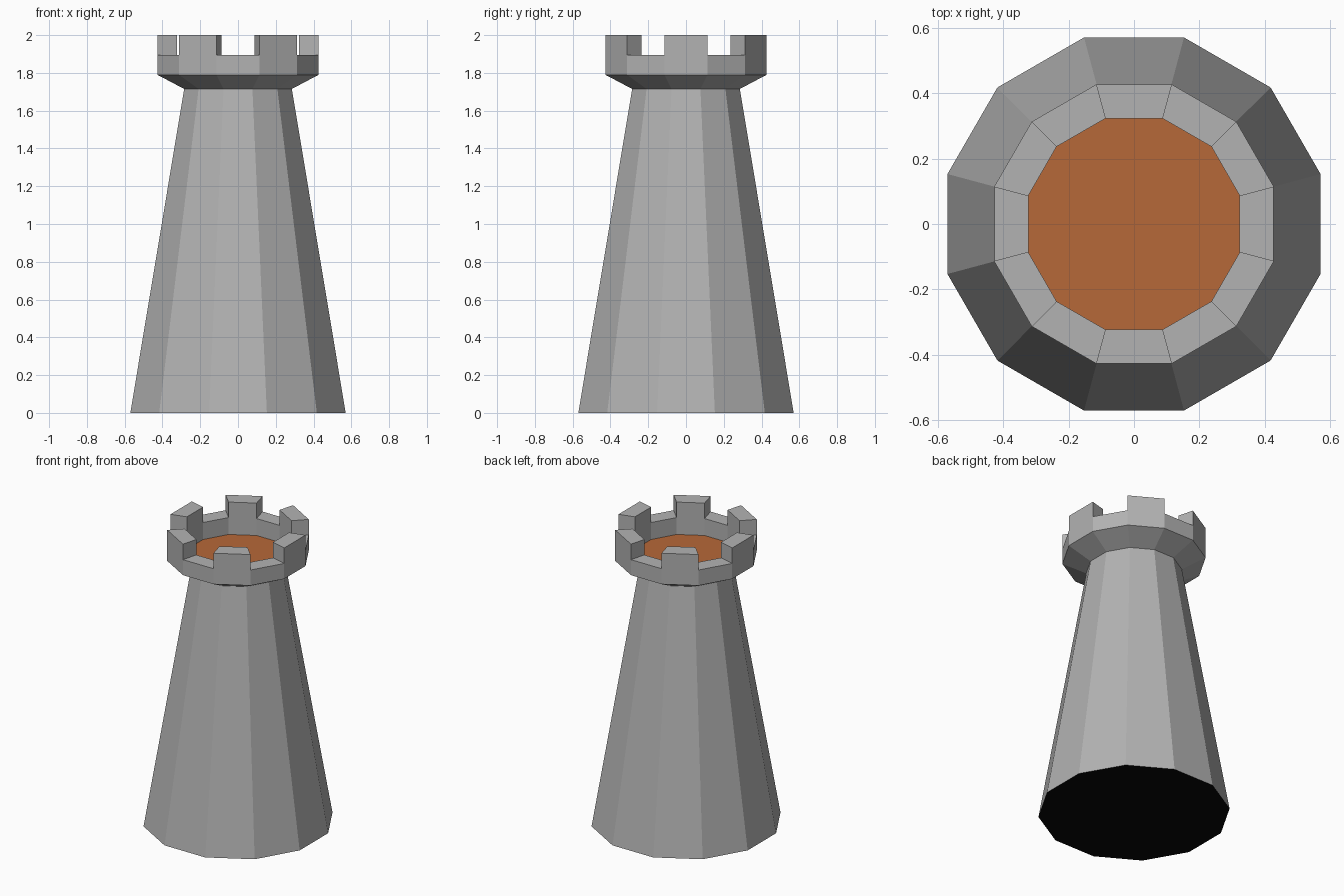
import bpy, bmesh, math

if "Cube" in bpy.data.objects:
    bpy.data.objects.remove(bpy.data.objects["Cube"])

N = 12


def material(name, rgb):
    m = bpy.data.materials.new(name)
    m.diffuse_color = (*rgb, 1)
    m.use_nodes = True
    m.node_tree.nodes["Principled BSDF"].inputs["Base Color"].default_value = m.diffuse_color
    return m


stone = material("grey stone", (0.45, 0.45, 0.45))
wood = material("orange brown floor", (0.47, 0.14, 0.04))
dark = material("black underside", (0.002, 0.002, 0.002))


def point(apothem, z, i):
    # twelve-sided ring with flat sides facing the axes
    r = apothem / math.cos(math.pi / N)
    a = math.radians(30 * i - 15)
    return (r * math.cos(a), r * math.sin(a), z)


def finish(name, bm, mats):
    me = bpy.data.meshes.new(name)
    bm.to_mesh(me)
    bm.free()
    for m in mats:
        me.materials.append(m)
    ob = bpy.data.objects.new(name, me)
    bpy.context.collection.objects.link(ob)
    return ob


# Tower body: shaft, flared collar, parapet wall, floor, underside
bm = bmesh.new()
profile = [(0.57, 0), (0.285, 1.715), (0.427, 1.79), (0.427, 1.895),
           (0.323, 1.895), (0.323, 1.78)]
rings = [[bm.verts.new(point(r, z, i)) for i in range(N)] for r, z in profile]
top_faces = {}
for k in range(len(rings) - 1):
    for i in range(N):
        j = (i + 1) % N
        f = bm.faces.new((rings[k][i], rings[k][j], rings[k + 1][j], rings[k + 1][i]))
        if k == 3:
            top_faces[i] = f
floor = bm.faces.new(rings[-1])
floor.material_index = 1
base = bm.faces.new(list(reversed(rings[0])))
base.material_index = 2

# Battlements: raise every second parapet segment
for i in range(0, N, 2):
    res = bmesh.ops.extrude_discrete_faces(bm, faces=[top_faces[i]])
    old = res["faces"][0]
    for v in old.verts:
        v.co.z = 2.0
bmesh.ops.remove_doubles(bm, verts=bm.verts, dist=0.0001)

# Close the sides of each raised segment
bottom = {i: [bm.verts.new(point(r, 1.895, i + d))
              for r, d in ((0.427, 0), (0.427, 1), (0.323, 1), (0.323, 0))]
          for i in range(0, N, 2)}
for i, low in bottom.items():
    high = [bm.verts.new((v.co.x, v.co.y, 2.0)) for v in low]
    for a in range(4):
        b = (a + 1) % 4
        bm.faces.new((low[a], low[b], high[b], high[a]))
bmesh.ops.remove_doubles(bm, verts=bm.verts, dist=0.0001)
finish("tower", bm, [stone, wood, dark])
